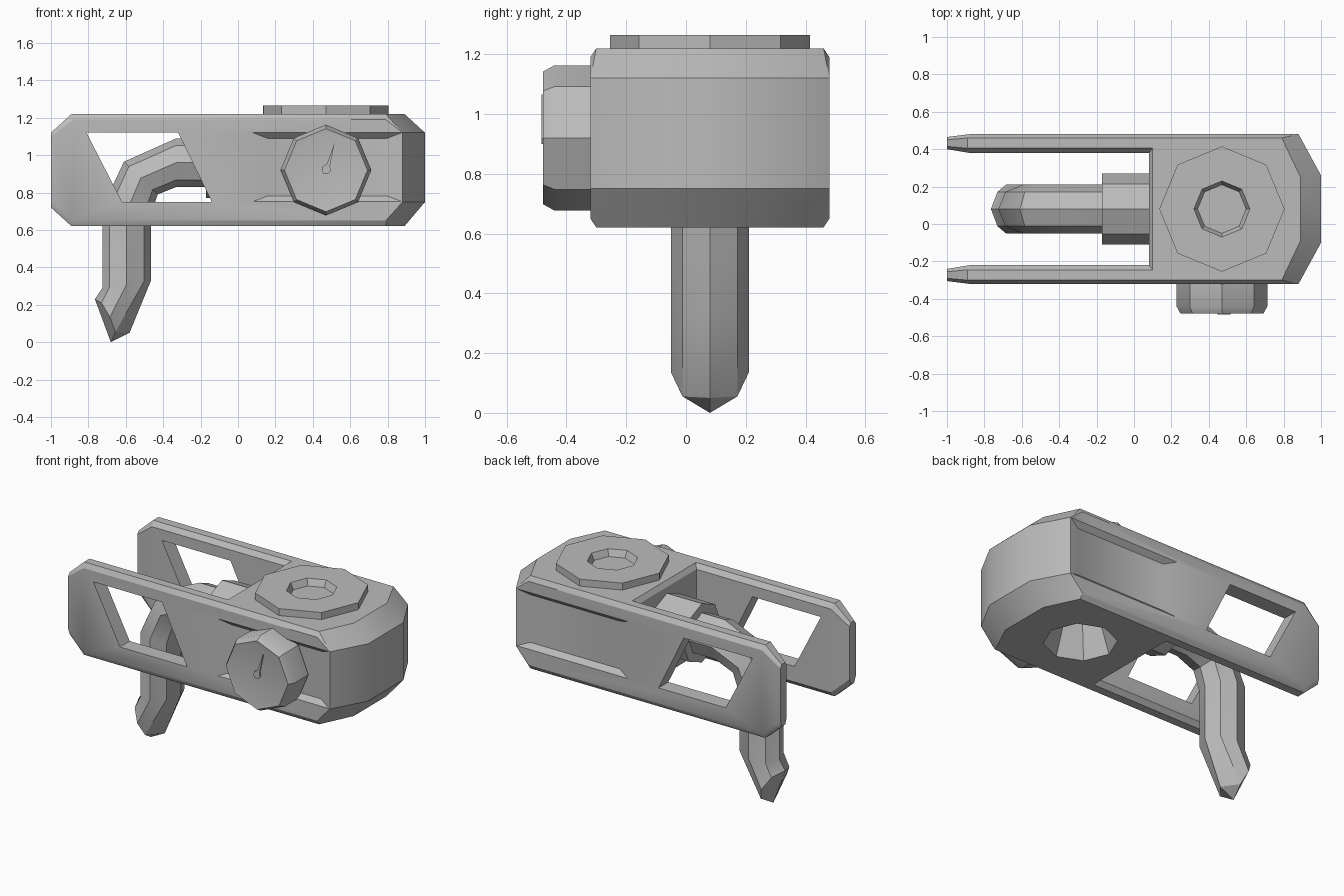
import bpy, bmesh, math
from mathutils import Vector

cube = bpy.data.objects.get("Cube")
if cube:
    bpy.data.objects.remove(cube, do_unlink=True)

CY = 0.08          # centre line of the tool in y
HX = 0.47          # centre of the round fittings in x
MZ = 0.92          # mid height of the body

grey = bpy.data.materials.new("plain grey")
grey.use_nodes = True
colour = (0.5, 0.5, 0.5, 1)
grey.diffuse_color = colour
grey.node_tree.nodes["Principled BSDF"].inputs["Base Color"].default_value = colour


def finish(name, bm):
    bmesh.ops.remove_doubles(bm, verts=bm.verts, dist=0.0005)
    bmesh.ops.recalc_face_normals(bm, faces=bm.faces)
    mesh = bpy.data.meshes.new(name)
    bm.to_mesh(mesh)
    bm.free()
    mesh.materials.append(grey)
    obj = bpy.data.objects.new(name, mesh)
    bpy.context.collection.objects.link(obj)
    return obj


def bridge(bm, a, b):
    for i in range(len(a)):
        j = (i + 1) % len(a)
        bm.faces.new((a[i], a[j], b[j], b[i]))


def loft(name, rings, tip=None):
    """Skin a list of point rings and close both ends."""
    bm = bmesh.new()
    loops = [[bm.verts.new(p) for p in ring] for ring in rings]
    for a, b in zip(loops, loops[1:]):
        bridge(bm, a, b)
    bm.faces.new(loops[0])
    if tip:
        t = bm.verts.new(tip)
        for i, v in enumerate(loops[-1]):
            bm.faces.new((v, loops[-1][(i + 1) % len(loops[-1])], t))
    else:
        bm.faces.new(loops[-1])
    return finish(name, bm)


def octagon(centre, r, axis):
    """Eight points around an axis, with corners on the other two axes."""
    pts = []
    for k in range(8):
        c, s = r * math.cos(k * math.pi / 4), r * math.sin(k * math.pi / 4)
        off = {"x": (0, c, s), "y": (c, 0, s), "z": (c, s, 0)}[axis]
        pts.append(Vector(centre) + Vector(off))
    return pts


def smooth(obj):
    bpy.ops.object.select_all(action="DESELECT")
    obj.select_set(True)
    bpy.context.view_layer.objects.active = obj
    bpy.ops.object.shade_smooth_by_angle(angle=math.radians(30))


def cut(obj, cutter):
    mod = obj.modifiers.new("cut", "BOOLEAN")
    mod.operation, mod.solver, mod.object = "DIFFERENCE", "EXACT", cutter
    bpy.context.view_layer.objects.active = obj
    bpy.ops.object.modifier_apply(modifier=mod.name)
    bpy.data.objects.remove(cutter, do_unlink=True)


# Forked body: half outline as wall (x, y, high z, low z) and cap (x, y, z)
HALF = [
    ((1.00, 0.18, 1.12, 0.75), (0.89, 0.17, 1.22)),     # nose
    ((0.88, 0.40, 1.12, 0.75), (0.79, 0.38, 1.22)),     # nose corner
    ((0.79, 0.40, 1.19, 0.65), (0.79, 0.38, 1.22)),     # side
    ((-0.88, 0.40, 1.19, 0.65), (-0.89, 0.38, 1.22)),   # rear outer
    ((-1.0, 0.385, 1.10, 0.76), (-1.0, 0.37, 1.12)),    # tail outer
    ((-1.0, 0.32, 1.10, 0.76), (-1.0, 0.335, 1.12)),    # tail inner
    ((-0.88, 0.30, 1.19, 0.65), (-0.89, 0.325, 1.22)),  # rear inner
    ((0.08, 0.30, 1.19, 0.65), (0.10, 0.325, 1.22)),    # pocket corner
]
outline = [(w, c, 1) for w, c in HALF] + [(w, c, -1) for w, c in reversed(HALF)]
bm = bmesh.new()
high = [bm.verts.new((w[0], CY + s * w[1], w[2])) for w, c, s in outline]
low = [bm.verts.new((w[0], CY + s * w[1], w[3])) for w, c, s in outline]
bridge(bm, high, low)
for wall, up in ((high, True), (low, False)):
    cap = [bm.verts.new((c[0], CY + s * c[1], c[2] if up else 2 * MZ - c[2]))
           for w, c, s in outline]
    bridge(bm, wall, cap)
    bm.faces.new(cap[3:7])
    bm.faces.new(cap[9:13])
    # nose block, then the two arms
    arm_a, arm_b = [cap[i] for i in (2, 3, 6, 7)], [cap[i] for i in (8, 9, 12, 13)]
    bm.faces.new([cap[i] for i in (0, 1, 2, 7, 8, 13, 14, 15)])
    bm.faces.new(arm_a)
    bm.faces.new(arm_b)
body = finish("forked_body", bm)

# Slanted windows through both arms
window = [(-0.81, 1.12), (-0.32, 1.12), (-0.14, 0.75), (-0.62, 0.75)]
cut(body, loft("window_cutter", [[(x, y, z) for x, z in window] for y in (-0.8, 0.9)]))

# Shallow recessed panel on each side
for side in (-1, 1):
    rings = []
    for depth in (0.03, -0.01):
        dx, dz = depth * 2.6, depth
        x0, x1, z0, z1 = 0.08 + dx, 0.875 - dx, 0.752 + dz, 1.12 - dz
        y = CY + side * (0.40 - depth)
        rings.append([(x0, y, z0), (x1, y, z0), (x1, y, z1), (x0, y, z1)])
    cut(body, loft("panel_cutter", rings))

# Tapered socket underneath
cut(body, loft("socket_cutter", [octagon((HX, CY, z), r, "z")
                                 for r, z in ((0.218, 0.61), (0.13, 0.87))]))
smooth(body)

# Top plate with a shallow octagonal socket
smooth(loft("top_plate", [octagon((HX, CY, z), r, "z") for r, z in
                          ((0.335, 1.21), (0.335, 1.265), (0.15, 1.265), (0.13, 1.223))]))

# Side knob with chamfered rim and dished face
smooth(loft("side_knob", [octagon((HX, y, MZ), r, "y") for r, y in
                          ((0.243, -0.30), (0.243, -0.44), (0.222, -0.478), (0.2, -0.474))]))

# Raised pointer on the knob
pointer = [(0.516, 1.065), (0.492, 0.945), (0.495, 0.918), (0.482, 0.9),
           (0.458, 0.9), (0.447, 0.918), (0.453, 0.94), (0.475, 0.952)]
smooth(loft("knob_pointer", [[(x, y, z) for x, z in pointer] for y in (-0.474, -0.483)]))

# Collar that holds the hook
smooth(loft("hook_collar", [octagon((x, CY, 0.96), 0.19, "x") for x in (0.09, -0.17)]))

# Bent hook: each section runs from an outer to an inner point (x, z)
sections = [
    ((-0.15, 1.09), (-0.15, 0.83)),
    ((-0.33, 1.09), (-0.33, 0.83)),
    ((-0.61, 0.965), (-0.43, 0.79)),
    ((-0.725, 0.72), (-0.465, 0.68)),
    ((-0.725, 0.29), (-0.465, 0.33)),
]
R = 0.13
rings = []
for outer, inner in sections:
    o, i = Vector((outer[0], 0, outer[1])), Vector((inner[0], 0, inner[1]))
    rings.append([(o + i) / 2 + (o - i) / 2 * math.cos(k * math.pi / 4)
                  + Vector((0, CY + R * math.sin(k * math.pi / 4), 0)) for k in range(8)])
# Slanted end, from the outer edge round to the inner edge
end = [(-0.765, 0.23), (-0.73, 0.21), (-0.685, 0.135), (-0.655, 0.055), (-0.58, 0.05)]
rings.append([(end[min(k, 8 - k)][0], CY + R * math.sin(k * math.pi / 4), end[min(k, 8 - k)][1])
              for k in range(8)])
smooth(loft("hook", rings, tip=(-0.68, 0.003, 0.003) if CY == 0 else (-0.68, CY, 0.0)))
